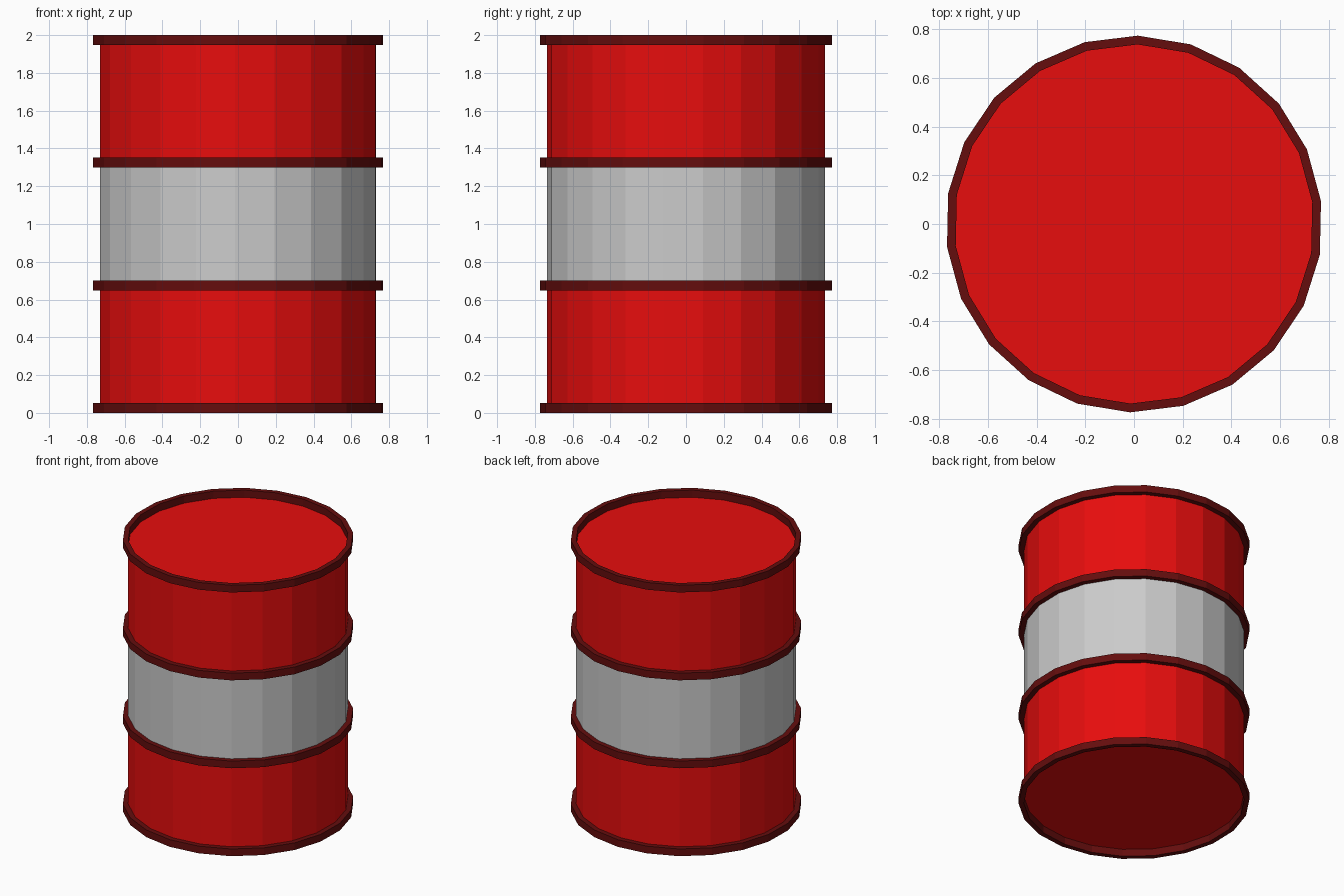
import bpy, math

if "Cube" in bpy.data.objects:
    bpy.data.objects.remove(bpy.data.objects["Cube"])

SIDES = 22
TURN = math.radians(88.8)      # angle of the first corner
R_BODY, R_RING, RING_H = 0.737, 0.773, 0.053
STEP = (2 - RING_H) / 3        # spacing of the four hoops


def material(name, colour):
    m = bpy.data.materials.new(name)
    m.diffuse_color = colour
    m.use_nodes = True
    m.node_tree.nodes["Principled BSDF"].inputs["Base Color"].default_value = m.diffuse_color
    return m


def lathe(name, profile, closed=False, cap_bottom=False, cap_top=False, mat=None):
    """Revolve (radius, z) points, listed bottom to top on the outside."""
    verts = [(r * math.cos(TURN + k * math.tau / SIDES),
              r * math.sin(TURN + k * math.tau / SIDES), z)
             for r, z in profile for k in range(SIDES)]
    n = len(profile)
    faces = []
    for i in range(n if closed else n - 1):
        a, b = i * SIDES, (i + 1) % n * SIDES
        for k in range(SIDES):
            j = (k + 1) % SIDES
            faces.append((a + k, a + j, b + j, b + k))
    if cap_bottom:
        faces.append(tuple(reversed(range(SIDES))))
    if cap_top:
        faces.append(tuple(range((n - 1) * SIDES, n * SIDES)))
    me = bpy.data.meshes.new(name)
    me.from_pydata(verts, [], faces)
    ob = bpy.data.objects.new(name, me)
    bpy.context.collection.objects.link(ob)
    if mat:
        me.materials.append(mat)
    return ob


red = material("red_paint", (0.8, 0.004, 0.004, 1))
dark = material("dark_red_paint", (0.128, 0.004, 0.004, 1))

# Drum wall: red, grey, red, with the end discs recessed inside the rims
z_low, z_high = STEP + RING_H / 2, 2 * STEP + RING_H / 2
lathe("lower_drum", [(R_BODY, RING_H), (R_BODY, z_low)], cap_bottom=True, mat=red)
lathe("middle_band", [(R_BODY, z_low), (R_BODY, z_high)])
lathe("upper_drum", [(R_BODY, z_high), (R_BODY, 2 - RING_H)], cap_top=True, mat=red)

# Hoops: bottom rim, two ribs, top rim
for i, name in enumerate(("bottom_rim", "lower_rib", "upper_rib", "top_rim")):
    z0, z1 = i * STEP, i * STEP + RING_H
    lathe(name, [(R_BODY, z0), (R_RING, z0), (R_RING, z1), (R_BODY, z1)],
          closed=True, mat=dark)
